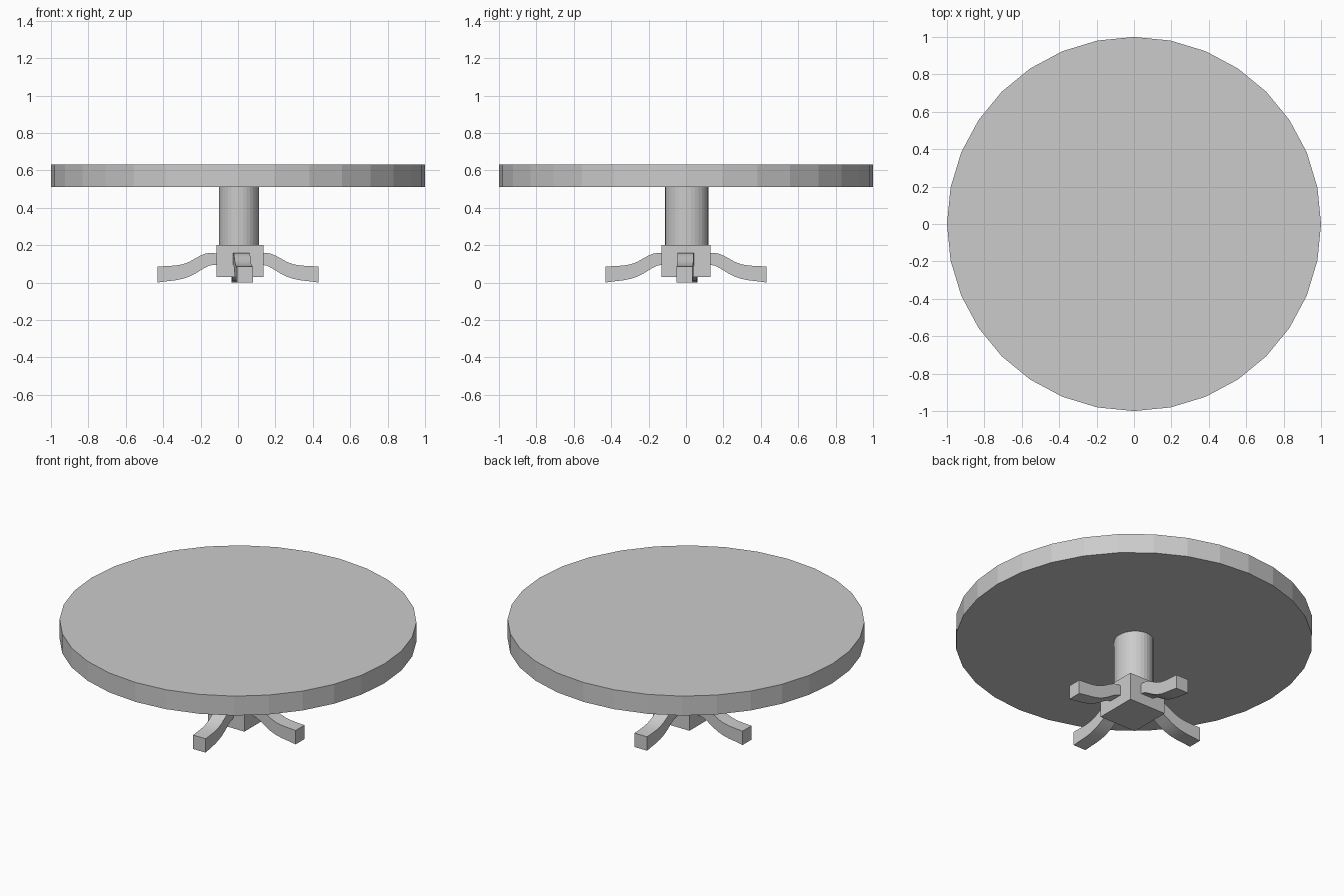
import bpy, bmesh, math
from mathutils import Vector

if "Cube" in bpy.data.objects:
    bpy.data.objects.remove(bpy.data.objects["Cube"])


def disc(name, sides, rx, ry, z0, z1, x=0.0, y=0.0):
    bpy.ops.mesh.primitive_cylinder_add(vertices=sides, radius=1, depth=z1 - z0,
                                        location=(x, y, (z0 + z1) / 2))
    ob = bpy.context.object
    ob.name = name
    ob.scale = (rx, ry, 1)
    return ob


# round top and slightly oval column
disc("table_top", 32, 1.0, 1.0, 0.51, 0.63)
disc("column", 32, 0.107, 0.115, 0.19, 0.52, 0.005, 0.004)

# square hub at the foot of the column
bpy.ops.mesh.primitive_cube_add(size=1, location=(0.01, 0, 0.115))
hub = bpy.context.object
hub.name = "hub"
hub.scale = (0.25, 0.26, 0.17)

# leg side profile: distance from centre, top height, bottom height
PROFILE = [(0.09, 0.155, 0.095), (0.13, 0.157, 0.095), (0.155, 0.158, 0.09),
           (0.18, 0.153, 0.078), (0.205, 0.142, 0.062), (0.23, 0.128, 0.047),
           (0.26, 0.111, 0.032), (0.295, 0.098, 0.020), (0.335, 0.091, 0.012),
           (0.38, 0.088, 0.007), (0.43, 0.086, 0.0)]


def leg(name, out, side, root, end, half=0.043):
    """Sweep a box section outward; root and end are sideways offsets."""
    out, side = Vector(out), Vector(side)
    bm = bmesh.new()
    rings = []
    for r, top, bot in PROFILE:
        t = (r - PROFILE[0][0]) / (PROFILE[-1][0] - PROFILE[0][0])
        c = out * r + side * (root + (end - root) * t)
        rings.append([bm.verts.new(c + side * s * half + Vector((0, 0, z)))
                      for s, z in ((-1, bot), (1, bot), (1, top), (-1, top))])
    for a, b in zip(rings, rings[1:]):
        for i in range(4):
            j = (i + 1) % 4
            bm.faces.new((a[i], a[j], b[j], b[i]))
    bm.faces.new(rings[0])
    bm.faces.new(rings[-1])
    bmesh.ops.recalc_face_normals(bm, faces=bm.faces)
    me = bpy.data.meshes.new(name)
    bm.to_mesh(me)
    bm.free()
    ob = bpy.data.objects.new(name, me)
    bpy.context.collection.objects.link(ob)
    bpy.context.view_layer.objects.active = ob
    bpy.ops.object.select_all(action='DESELECT')
    ob.select_set(True)
    bpy.ops.object.shade_smooth_by_angle(angle=math.radians(30))


# four curved feet, each a little off centre
X, Y = (1, 0, 0), (0, 1, 0)
leg("right_leg", X, Y, 0.0, -0.008)
leg("left_leg", (-1, 0, 0), Y, 0.005, 0.018)
leg("front_leg", (0, -1, 0), X, 0.015, 0.037)
leg("back_leg", Y, X, 0.015, 0.008)
